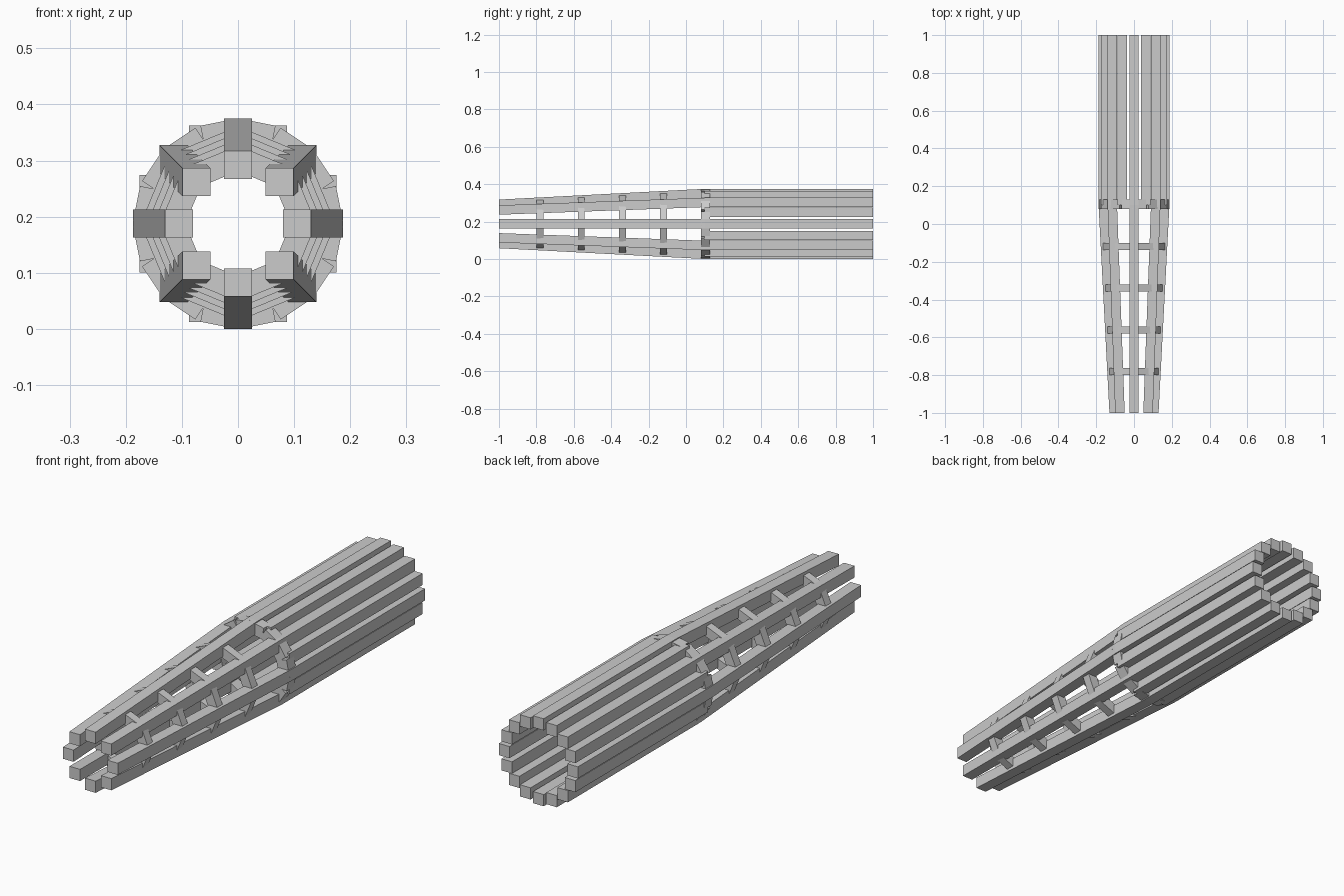
import bpy
import bmesh
from math import sin, cos, tau
from mathutils import Vector

cube = bpy.data.objects.get("Cube")
if cube:
    bpy.data.objects.remove(cube, do_unlink=True)

# Proportions
AXIS_Z = 0.1875        # height of the long axis
BEAM = 0.05            # square beam thickness
FRONT_R, REAR_R = 0.105, 0.1625
FRONT_Y, JOINT_Y, REAR_Y = -1.0, 0.1, 1.0

grey = bpy.data.materials.new("light_grey")
grey.diffuse_color = (0.6, 0.6, 0.6, 1)
grey.use_nodes = True
shader = grey.node_tree.nodes["Principled BSDF"]
shader.inputs["Base Color"].default_value = (0.6, 0.6, 0.6, 1)
shader.inputs["Roughness"].default_value = 0.8


def ring_point(i, count, radius, y):
    a = tau * i / count
    return Vector((radius * sin(a), y, AXIS_Z + radius * cos(a)))


def taper_radius(y):
    t = (y - FRONT_Y) / (JOINT_Y - FRONT_Y)
    return FRONT_R + (REAR_R - FRONT_R) * t


def bar(name, start, end, u, v):
    """Box swept from start to end, with half-extent vectors u and v."""
    bm = bmesh.new()
    rings = [[bm.verts.new(c + u * su + v * sv)
              for su, sv in ((-1, -1), (1, -1), (1, 1), (-1, 1))]
             for c in (start, end)]
    a, b = rings
    bm.faces.new(a)
    bm.faces.new(b[::-1])
    for k in range(4):
        n = (k + 1) % 4
        bm.faces.new((a[k], b[k], b[n], a[n]))
    bmesh.ops.recalc_face_normals(bm, faces=bm.faces)
    mesh = bpy.data.meshes.new(name)
    bm.to_mesh(mesh)
    bm.free()
    mesh.materials.append(grey)
    obj = bpy.data.objects.new(name, mesh)
    bpy.context.collection.objects.link(obj)


def hoop(name, count, radius, y, width, depth):
    """Straight struts joining neighbouring beams around the axis."""
    for i in range(count):
        p = ring_point(i, count, radius, y)
        q = ring_point(i + 1, count, radius, y)
        outward = (p + q) / 2 - Vector((0, y, AXIS_Z))
        bar(f"{name}_{i + 1}", p, q,
            Vector((0, width / 2, 0)), outward.normalized() * depth / 2)


side = Vector((BEAM / 2, 0, 0))
up = Vector((0, 0, BEAM / 2))

# Tapering front beams
for i in range(8):
    bar(f"front_beam_{i + 1}", ring_point(i, 8, FRONT_R, FRONT_Y),
        ring_point(i, 8, REAR_R, JOINT_Y), side, up)

# Parallel rear beams
for i in range(16):
    bar(f"rear_beam_{i + 1}", ring_point(i, 16, REAR_R, JOINT_Y),
        ring_point(i, 16, REAR_R, REAR_Y), side, up)

# Open hoops between the front beams
for n in range(4):
    y = -0.78 + 0.22 * n
    hoop(f"front_hoop_{n + 1}_strut", 8, taper_radius(y), y, 0.037, 0.042)

# Collar where the two sections meet
hoop("collar_strut", 16, REAR_R, 0.104, 0.05, 0.05)
